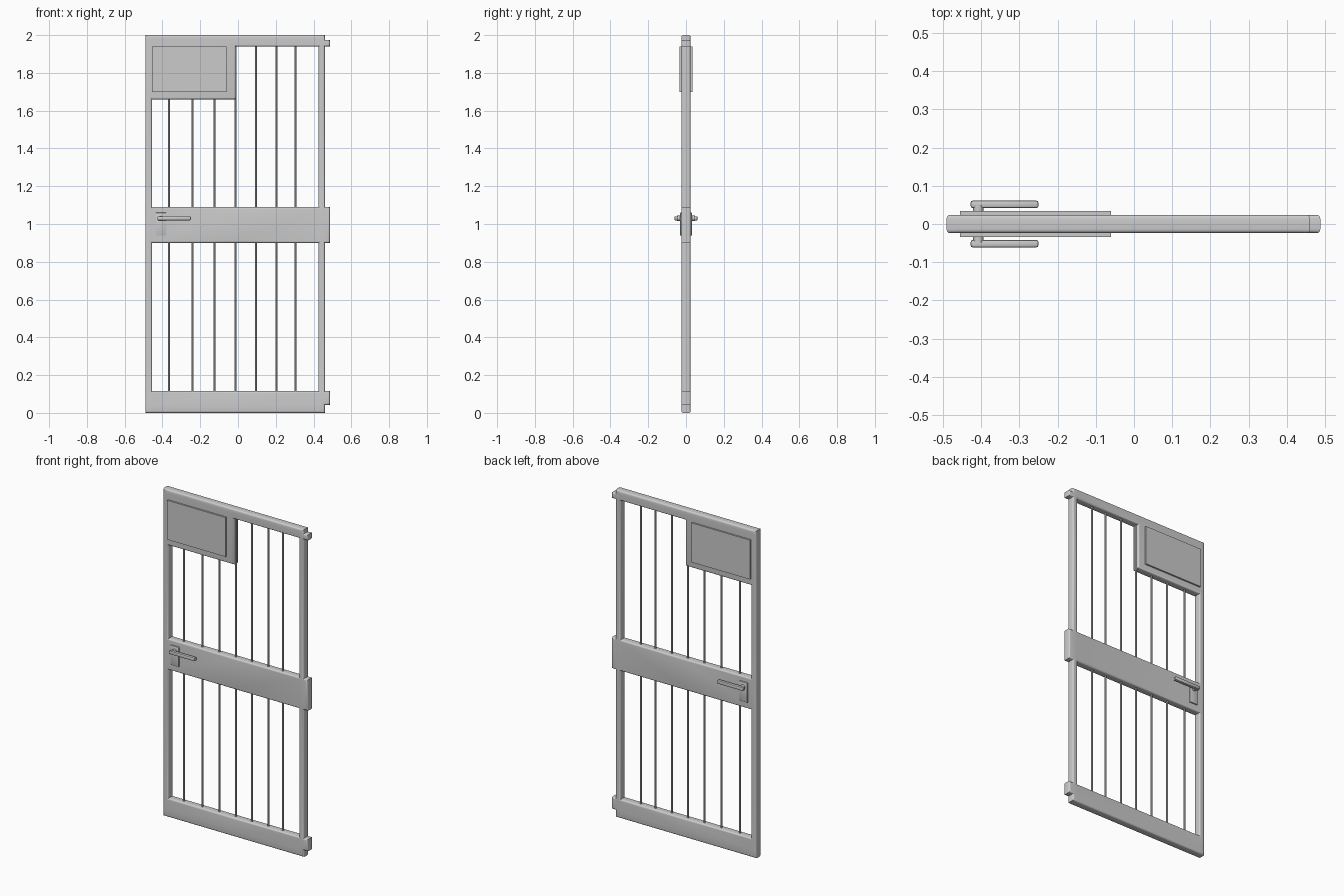
import bpy, bmesh, math
from mathutils import Matrix, Vector

if "Cube" in bpy.data.objects:
    bpy.data.objects.remove(bpy.data.objects["Cube"])


def finish(name, bm):
    bmesh.ops.recalc_face_normals(bm, faces=bm.faces[:])
    mesh = bpy.data.meshes.new(name)
    bm.to_mesh(mesh)
    bm.free()
    ob = bpy.data.objects.new(name, mesh)
    bpy.context.collection.objects.link(ob)
    bpy.ops.object.select_all(action='DESELECT')
    ob.select_set(True)
    bpy.context.view_layer.objects.active = ob
    bpy.ops.object.shade_smooth_by_angle(angle=math.radians(35))
    return ob


def box(name, lo, hi, bevel=0.0):
    lo, hi = Vector(lo), Vector(hi)
    bm = bmesh.new()
    bmesh.ops.create_cube(bm, size=1, matrix=Matrix.Translation((lo + hi) / 2)
                          @ Matrix.Diagonal((*(hi - lo), 1)))
    if bevel:
        bmesh.ops.bevel(bm, geom=bm.edges[:], offset=bevel, segments=2,
                        profile=0.5, affect='EDGES')
    return finish(name, bm)


def cylinder(name, a, b, r, sides=10):
    a, b = Vector(a), Vector(b)
    rot = (b - a).to_track_quat('Z', 'Y').to_matrix().to_4x4()
    bm = bmesh.new()
    bmesh.ops.create_cone(bm, cap_ends=True, segments=sides, radius1=r, radius2=r,
                          depth=(b - a).length,
                          matrix=Matrix.Translation((a + b) / 2) @ rot)
    return finish(name, bm)


# Gate frame with hinge tabs: filled cells of a grid, one string per row from the bottom
xs = [-.49, -.455, -.012, .427, .46, .487]
zs = [0, .042, .115, .90, 1.09, 1.66, 1.94, 1.975, 2.0]
rows = ["####.", "#####", "#..#.", "#####", "#..#.", "##.#.", "#####", "####."]
T = 0.024
bm = bmesh.new()
for j, row in enumerate(rows):
    for i, c in enumerate(row):
        if c == '#':
            bm.faces.new([bm.verts.new((x, -T, z)) for x, z in (
                (xs[i], zs[j]), (xs[i + 1], zs[j]),
                (xs[i + 1], zs[j + 1]), (xs[i], zs[j + 1]))])
bmesh.ops.remove_doubles(bm, verts=bm.verts[:], dist=1e-4)
ext = bmesh.ops.extrude_face_region(bm, geom=bm.faces[:], use_keep_orig=True)
bmesh.ops.translate(bm, vec=(0, 2 * T, 0),
                    verts=[g for g in ext['geom'] if isinstance(g, bmesh.types.BMVert)])
bmesh.ops.recalc_face_normals(bm, faces=bm.faces[:])
# Round the long front and back edges only
rim = [e for e in bm.edges if abs(e.verts[0].co.y - e.verts[1].co.y) < 1e-4
       and len(e.link_faces) == 2 and e.calc_face_angle(0) > 1]
bmesh.ops.bevel(bm, geom=rim, offset=0.010, segments=4, profile=0.5,
                affect='EDGES', clamp_overlap=True)
finish("gate_frame", bm)

# Raised plate in the upper corner
box("corner_panel", (-.455, -.034, 1.70), (-.06, .034, 1.94))

# Vertical bars above and below the middle rail
for i, x in enumerate([-.365, -.24, -.125, -.014, .095, .205, .304]):
    top = 1.67 if i < 4 else 1.95
    cylinder(f"lower_bar_{i + 1}", (x, 0, .105), (x, 0, .91), .0055)
    cylinder(f"upper_bar_{i + 1}", (x, 0, 1.08), (x, 0, top), .0055)
# The fourth bar runs on beside the panel
cylinder("panel_side_bar", (-.012, 0, 1.65), (-.012, 0, 1.95), .0055)

# Lever handles on both faces
for side, s in (("front", -1), ("back", 1)):
    def span(a, b):
        return min(s * a, s * b), max(s * a, s * b)
    y0, y1 = span(.02, .031)
    box(f"{side}_handle_plate", (-.435, y0, .938), (-.38, y1, 1.06), .003)
    cylinder(f"{side}_handle_stem", (-.407, s * .028, 1.03), (-.407, s * .048, 1.03), .014, 16)
    y0, y1 = span(.042, .061)
    box(f"{side}_handle_lever", (-.427, y0, 1.019), (-.25, y1, 1.041), .005)
